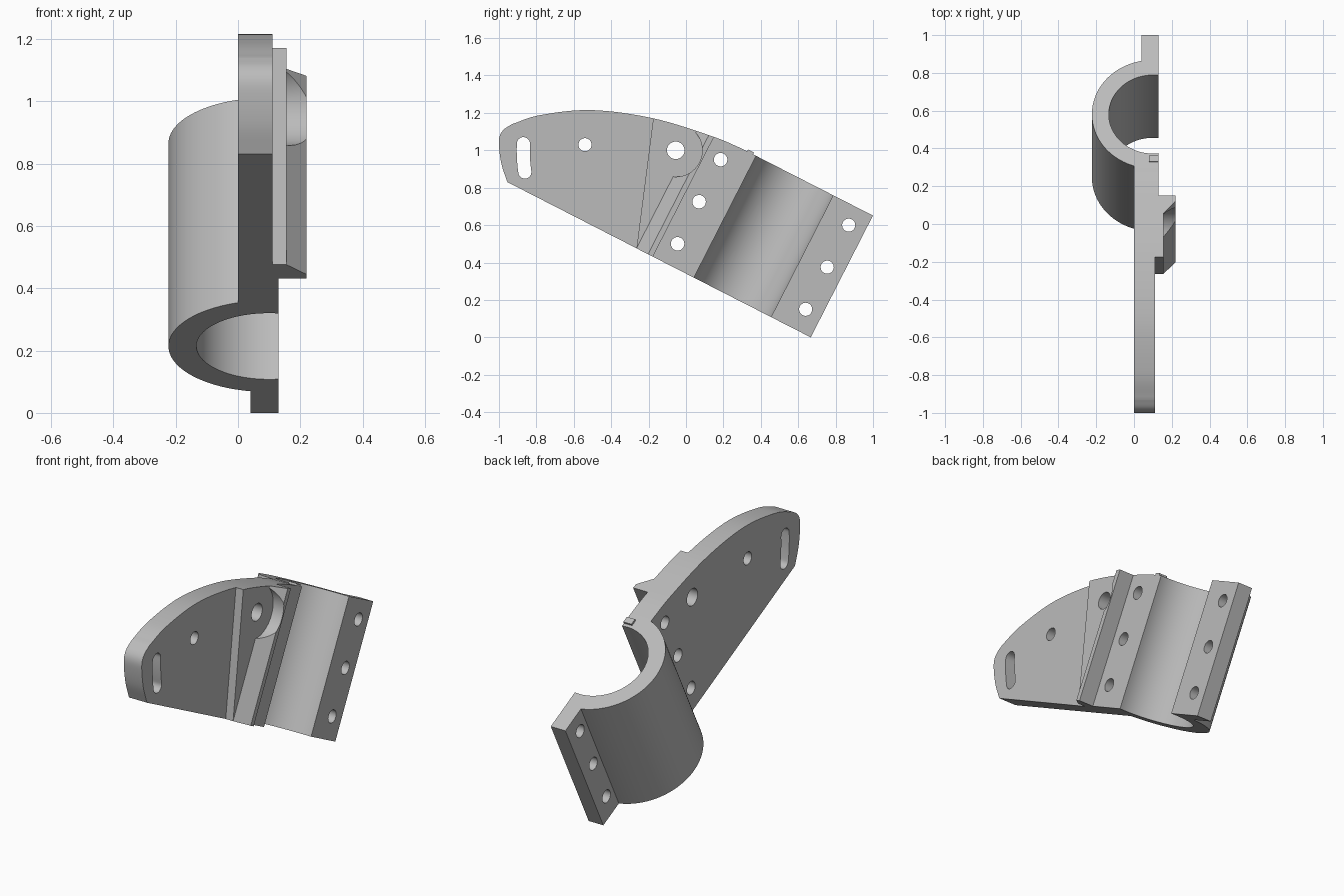
import bpy, bmesh
from math import sin, cos, pi, asin, radians
from mathutils import Vector

cube = bpy.data.objects.get("Cube")
if cube:
    bpy.data.objects.remove(cube, do_unlink=True)

mat = bpy.data.materials.new("plain_grey")
mat.use_nodes = True
grey = (0.5, 0.5, 0.5, 1)
mat.diffuse_color = grey
mat.node_tree.nodes["Principled BSDF"].inputs["Base Color"].default_value = grey

# Tilted frame: a runs forward along the bottom edge, b up along the trough
A = Vector((0, -0.8906, 0.4549))
B = Vector((0, 0.4549, 0.8906))
ORIGIN = Vector((0, 0.667, 0))
X = Vector((1, 0, 0))
HEIGHT = 0.731


def tilted(a, b, x=0):
    return ORIGIN + A * a + B * b + X * x


def prism(name, points, sweep):
    """Solid made by sweeping a closed outline along a vector."""
    bm = bmesh.new()
    face = bm.faces.new([bm.verts.new(p) for p in points])
    new = bmesh.ops.extrude_face_region(bm, geom=[face])["geom"]
    bmesh.ops.translate(bm, verts=[v for v in new if isinstance(v, bmesh.types.BMVert)], vec=sweep)
    bmesh.ops.recalc_face_normals(bm, faces=bm.faces)
    mesh = bpy.data.meshes.new(name)
    bm.to_mesh(mesh)
    bm.free()
    mesh.materials.append(mat)
    ob = bpy.data.objects.new(name, mesh)
    bpy.context.collection.objects.link(ob)
    return ob


def arc(cx, cy, r, t0, t1, n=32):
    return [(cx + r * cos(t0 + (t1 - t0) * i / n), cy + r * sin(t0 + (t1 - t0) * i / n))
            for i in range(n + 1)]


def side(points, x):
    return [Vector((x, y, z)) for y, z in points]


def spline(pts, n=8):
    """Smooth curve through points."""
    p = [Vector(q) for q in pts]
    p = [p[0] * 2 - p[1]] + p + [p[-1] * 2 - p[-2]]
    out = []
    for i in range(1, len(p) - 2):
        for k in range(n):
            t = k / n
            out.append(0.5 * (2 * p[i] + (p[i + 1] - p[i - 1]) * t
                       + (2 * p[i - 1] - 5 * p[i] + 4 * p[i + 1] - p[i + 2]) * t ** 2
                       + (3 * p[i] - p[i - 1] - 3 * p[i + 1] + p[i + 2]) * t ** 3))
    return [tuple(q) for q in out] + [tuple(p[-2])]


def boolean(ob, cutter, operation="DIFFERENCE"):
    cutter.hide_render = True
    mod = ob.modifiers.new("cut", "BOOLEAN")
    mod.operation, mod.object, mod.solver = operation, cutter, "EXACT"
    bpy.context.view_layer.update()
    evaluated = ob.evaluated_get(bpy.context.evaluated_depsgraph_get())
    mesh = bpy.data.meshes.new_from_object(evaluated)
    ob.modifiers.clear()
    ob.data = mesh
    bpy.data.objects.remove(cutter, do_unlink=True)


def drill(ob, y, z, r, x=-0.1):
    ring = arc(y, z, r, 0, 2 * pi, 40)[:-1]
    boolean(ob, prism("drill", side(ring, x), X * 0.5))


# Half-round trough with its rear flange
CA, CX, R_IN, R_OUT = 0.47, 0.10, 0.2335, 0.323
lip = asin(0.03 / R_IN)
profile = [(0, 0.04), (0, 0.13)]
profile += arc(CA, CX, R_IN, -pi - lip, lip, 56)
profile += [(0.79, 0.13), (0.79, 0)]
profile += arc(CA, CX, R_OUT, -asin(0.1 / R_OUT), -pi + asin(0.06 / R_OUT), 56)
trough = prism("clamp_trough", [tilted(a, 0, x) for a, x in profile], B * HEIGHT)
for y, z in [(0.87, 0.6), (0.755, 0.375), (0.64, 0.15)]:
    drill(trough, y, z, 0.035)

# Small nub on the trough end
nub = prism("end_nub", [tilted(a, b, 0.08) for a, b in
            [(0.72, 0.72), (0.755, 0.72), (0.755, 0.742), (0.72, 0.742)]], X * 0.05)

# Curved side plate
joint_low = tuple(tilted(0.79, 0).yz)
joint_top = tuple(tilted(0.79, HEIGHT).yz)
crown = spline([(-0.93, 1.14), (-0.78, 1.188), (-0.505, 1.215), (-0.175, 1.171),
                (0.14, 1.075), joint_top])
nose = spline([(-0.955, 0.83), (-0.985, 0.92), (-0.999, 1.01), (-0.998, 1.07),
               (-0.975, 1.11), (-0.93, 1.14)])
plate = prism("side_plate", side([joint_low] + nose + crown[1:], 0), X * 0.11)

# Raised pad with a sloped ridge, trimmed to the plate outline
steps = [(0.79, 0.11), (0.79, 0.13), (0.948, 0.13), (0.948, 0.22), (0.977, 0.22),
         (1.046, 0.155), (1.6, 0.155), (1.6, 0.11)]
pad = prism("raised_pad", [tilted(a, -0.1, x) for a, x in steps], B * 1.5)
trim = [joint_low, tuple(tilted(1.046, 0).yz)] + [p for p in crown if p[0] > -0.176]
boolean(pad, prism("trim", side(trim, 0), X * 0.5), "INTERSECT")
PIVOT = (-0.055, 1.0)
drill(pad, *PIVOT, 0.142, 0.155)

# Bolt holes, pivot hole and curved slot
for y, z in [(0.185, 0.95), (0.07, 0.725), (-0.045, 0.5)]:
    drill(plate, y, z, 0.036)
    drill(pad, y, z, 0.036)
drill(plate, *PIVOT, 0.047)
drill(pad, *PIVOT, 0.047)
drill(plate, -0.54, 1.03, 0.035)
R, W, T0, T1 = 0.815, 0.035, radians(177.5), radians(188.2)
ends = [(PIVOT[0] + R * cos(t), PIVOT[1] + R * sin(t)) for t in (T0, T1)]
slot = arc(*PIVOT, R + W, T0, T1, 12)
slot += arc(*ends[1], W, T1, T1 + pi, 14)[1:-1]
slot += arc(*PIVOT, R - W, T1, T0, 12)
slot += arc(*ends[0], W, T0 - pi, T0, 14)[1:-1]
boolean(plate, prism("slot", side(slot, -0.1), X * 0.5))

# Smooth the round surfaces, keep the edges crisp
for ob in (trough, nub, plate, pad):
    bpy.ops.object.select_all(action="DESELECT")
    ob.select_set(True)
    bpy.context.view_layer.objects.active = ob
    bpy.ops.object.shade_smooth_by_angle(angle=radians(30))
